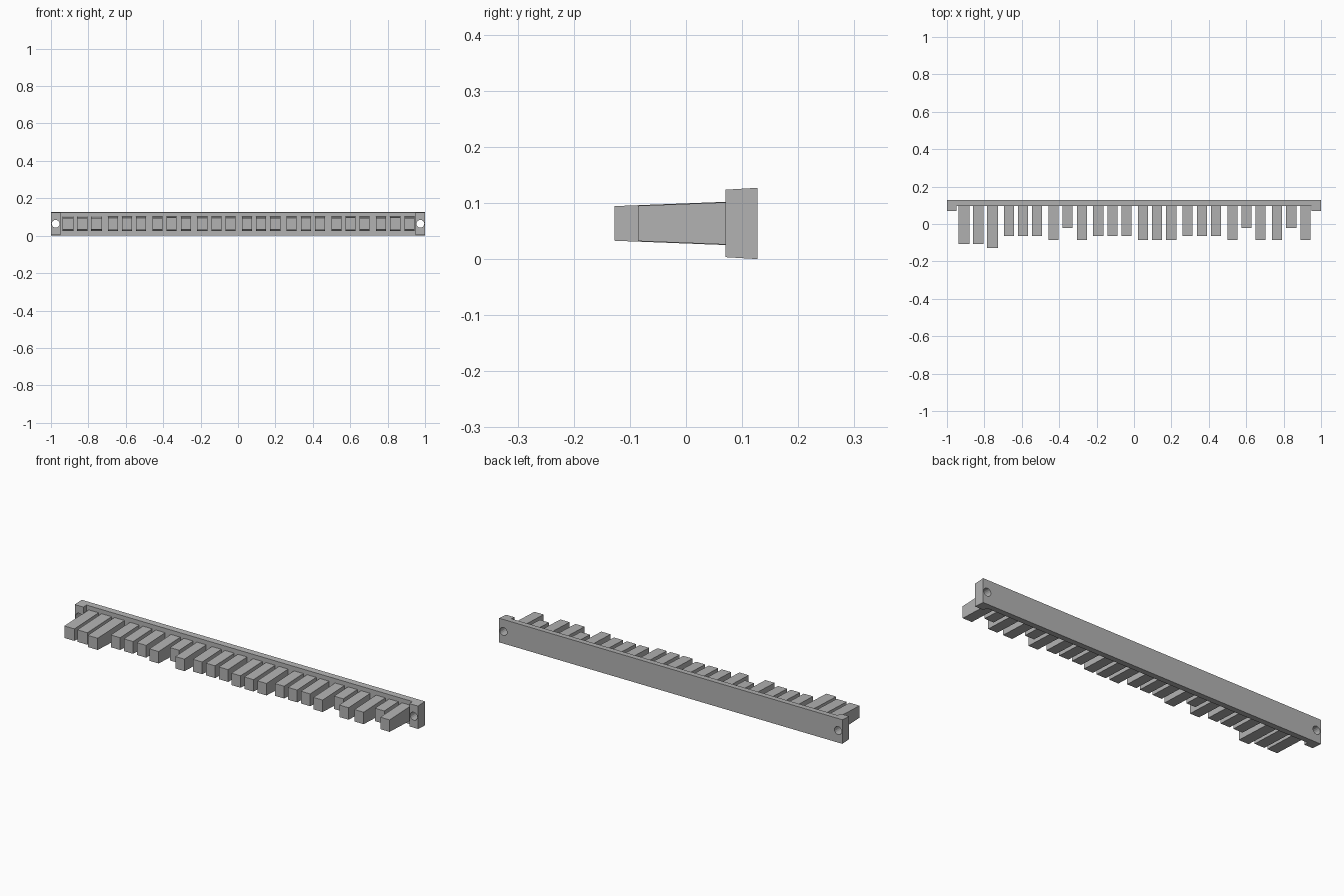
import bpy
import bmesh
from math import radians
from mathutils import Matrix

if "Cube" in bpy.data.objects:
    bpy.data.objects.remove(bpy.data.objects["Cube"], do_unlink=True)

grey = bpy.data.materials.new("plain_grey")
grey.use_nodes = True
colour = (0.45, 0.45, 0.45, 1)
grey.diffuse_color = colour
grey.node_tree.nodes["Principled BSDF"].inputs["Base Color"].default_value = colour

MID = 0.0635           # height of the centre line
BACK, FRONT, BOSS = 0.127, 0.095, 0.07


def make_object(name, bm):
    bmesh.ops.recalc_face_normals(bm, faces=bm.faces)
    mesh = bpy.data.meshes.new(name)
    bm.to_mesh(mesh)
    bm.free()
    mesh.materials.append(grey)
    obj = bpy.data.objects.new(name, mesh)
    bpy.context.collection.objects.link(obj)
    return obj


def drafted_prism(name, outline, half_height):
    """Extrude a plan outline up and down; the half height depends on y."""
    bm = bmesh.new()
    low = [bm.verts.new((x, y, MID - half_height(y))) for x, y in outline]
    top = [bm.verts.new((x, y, MID + half_height(y))) for x, y in outline]
    bm.faces.new(low)
    bm.faces.new(top)
    for i in range(len(outline)):
        j = (i + 1) % len(outline)
        bm.faces.new((low[i], low[j], top[j], top[i]))
    return make_object(name, bm)


# Back rail with a mounting boss at each end
half_plan = [(1, BACK), (1, BOSS), (0.95, BOSS), (0.95, FRONT)]
plan = half_plan + [(-x, y) for x, y in reversed(half_plan)]
rail = drafted_prism("rail", plan, lambda y: MID - 0.06 * (BACK - y))

# Screw holes through the bosses
for side, x in (("right", -0.975), ("left", 0.975)):
    bm = bmesh.new()
    place = Matrix.Translation((x, 0.1, MID)) @ Matrix.Rotation(radians(90), 4, "X")
    bmesh.ops.create_cone(bm, cap_ends=True, segments=16, radius1=0.021,
                          radius2=0.021, depth=0.2, matrix=place)
    cutter = make_object(side + "_hole_cutter", bm)
    cutter.hide_render = True
    cutter.hide_set(True)
    cutter.display_type = "WIRE"
    cut = rail.modifiers.new(side + "_hole", "BOOLEAN")
    cut.operation = "DIFFERENCE"
    cut.solver = "EXACT"
    cut.object = cutter

# Teeth in eight groups of three; each digit is a length in steps
STEP = 0.0213
groups = ["556", "333", "414", "333", "444", "333", "414", "414"]
for g, lengths in enumerate(groups):
    for t, steps in enumerate(lengths):
        x = -0.8325 + 0.239 * g + 0.0755 * (t - 1)
        tip = -STEP * int(steps)
        half = 0.029 if g == 0 else 0.027
        base = 0.0395 if g == 0 else 0.0385
        box = [(x - half, tip), (x + half, tip), (x + half, 0.1), (x - half, 0.1)]
        drafted_prism(f"tooth_{g + 1}_{t + 1}", box,
                      lambda y: base - 0.039 * (FRONT - y))
